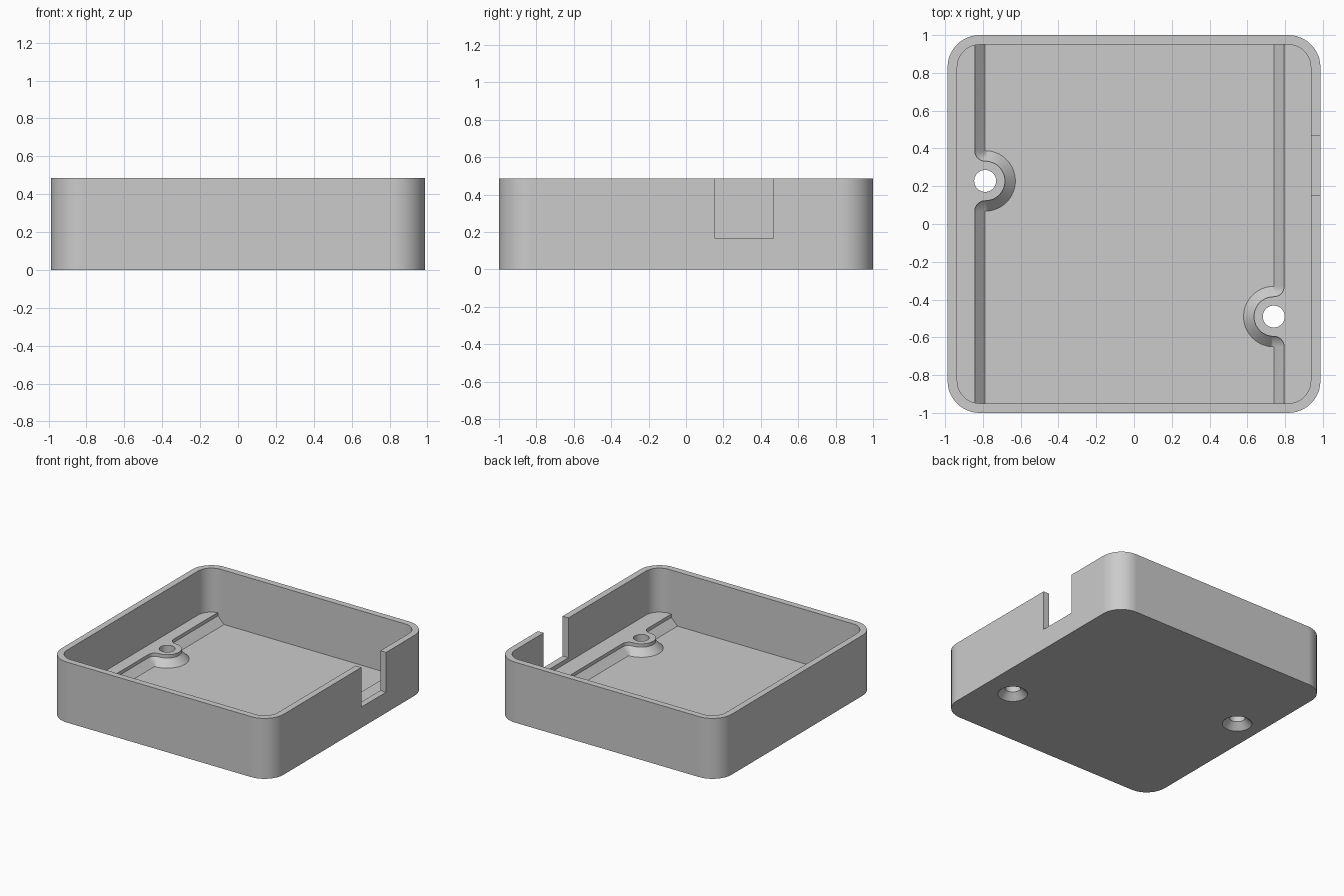
import bpy, bmesh
from math import sin, cos, radians

if "Cube" in bpy.data.objects:
    bpy.data.objects.remove(bpy.data.objects["Cube"], do_unlink=True)

HALF_X, HALF_Y, HEIGHT = 0.987, 1.0, 0.485
WALL, RADIUS = 0.051, 0.17
FLOOR, LEDGE, SLOPE = 0.05, 0.132, 0.055
BOSS_R, HOLE_R, SINK = 0.16, 0.058, 0.05
NOTCH_Z = 0.166
BOSSES = [(-0.788, 0.228), (0.74, -0.49)]

grey = bpy.data.materials.new("light_grey_plastic")
grey.use_nodes = True
colour = (0.6, 0.6, 0.6, 1)
grey.diffuse_color = colour
grey.node_tree.nodes["Principled BSDF"].inputs["Base Color"].default_value = colour


def arc(cx, cy, r, start, end, steps=12):
    angles = [radians(start + (end - start) * i / steps) for i in range(steps + 1)]
    return [(cx + r * cos(a), cy + r * sin(a)) for a in angles]


def rounded_rect(hx, hy, r):
    pts = []
    for i, (sx, sy) in enumerate([(1, 1), (-1, 1), (-1, -1), (1, -1)]):
        pts += arc(sx * (hx - r), sy * (hy - r), r, 90 * i, 90 * i + 90)
    return pts


def loft(name, layers):
    """Closed solid through matching outlines, given as (outline, z)."""
    bm = bmesh.new()
    rings = [[bm.verts.new((x, y, z)) for x, y in pts] for pts, z in layers]
    n = len(rings[0])
    for low, high in zip(rings, rings[1:]):
        for i in range(n):
            j = (i + 1) % n
            bm.faces.new((low[i], low[j], high[j], high[i]))
    bm.faces.new(rings[0][::-1])
    bm.faces.new(rings[-1])
    bmesh.ops.remove_doubles(bm, verts=bm.verts, dist=1e-5)
    bmesh.ops.recalc_face_normals(bm, faces=bm.faces)
    mesh = bpy.data.meshes.new(name)
    bm.to_mesh(mesh)
    bm.free()
    obj = bpy.data.objects.new(name, mesh)
    bpy.context.collection.objects.link(obj)
    mesh.materials.append(grey)
    return obj


def rail_side(cx, cy, d):
    """Right edge of the sunken floor, bending round a boss, moved out by d."""
    end = HALF_Y - WALL
    return ([(cx + d, -end)]
            + arc(cx, cy - BOSS_R, d, 0, 90, 8)
            + arc(cx, cy, BOSS_R - d, -90, -270, 32)[1:-1]
            + arc(cx, cy + BOSS_R, d, -90, 0, 8)
            + [(cx + d, end)])


def floor_outline(d):
    (lx, ly), (rx, ry) = BOSSES
    left = [(-x, -y) for x, y in rail_side(-lx, -ly, d)]
    return rail_side(rx, ry, d) + left


def cut(target, cutter):
    mod = target.modifiers.new(cutter.name, 'BOOLEAN')
    mod.operation, mod.solver, mod.object = 'DIFFERENCE', 'EXACT', cutter
    bpy.context.view_layer.objects.active = target
    bpy.ops.object.modifier_apply(modifier=mod.name)
    bpy.data.objects.remove(cutter, do_unlink=True)


# Outer body
body = rounded_rect(HALF_X, HALF_Y, RADIUS)
tray = loft("case_tray", [(body, 0), (body, HEIGHT)])

# Main cavity, down to the ledges
inner = rounded_rect(HALF_X - WALL, HALF_Y - WALL, RADIUS - WALL)
cut(tray, loft("cavity", [(inner, LEDGE), (inner, HEIGHT + 0.1)]))

# Sunken floor with sloped rails and bosses
cut(tray, loft("sunken_floor", [(floor_outline(0), FLOOR),
                                (floor_outline(SLOPE), FLOOR + SLOPE),
                                (floor_outline(SLOPE), LEDGE)]))

# Side wall notch, stopping above the ledge
notch = [(0.9, 0.154), (1.1, 0.154), (1.1, 0.468), (0.9, 0.468)]
cut(tray, loft("notch", [(notch, NOTCH_Z), (notch, HEIGHT + 0.1)]))

# Screw holes, countersunk from below
for x, y in BOSSES:
    hole = arc(x, y, HOLE_R, 0, 352.5, 47)
    rim = arc(x, y, HOLE_R + SINK, 0, 352.5, 47)
    cut(tray, loft("screw_hole", [(rim, -0.05), (rim, 0), (hole, SINK), (hole, 0.3)]))

# Smooth curves, crisp edges and even shading on the flat slopes
bpy.ops.object.select_all(action='DESELECT')
tray.select_set(True)
bpy.context.view_layer.objects.active = tray
bpy.ops.object.shade_smooth_by_angle(angle=radians(30))
tray.modifiers.new("even_shading", 'WEIGHTED_NORMAL').keep_sharp = True
